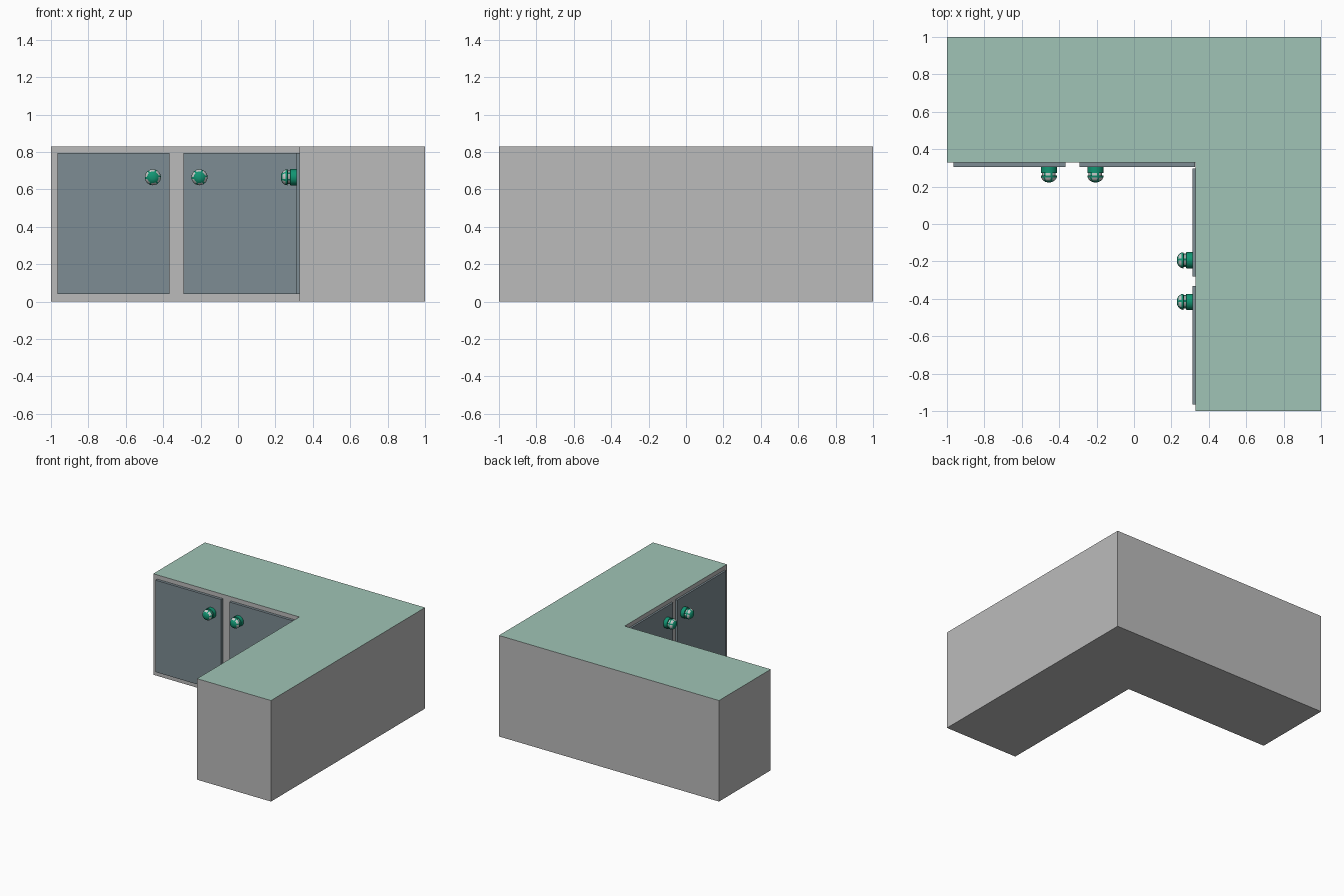
import bpy, bmesh, math
from mathutils import Matrix

if "Cube" in bpy.data.objects:
    bpy.data.objects.remove(bpy.data.objects["Cube"])


def material(name, rgb):
    m = bpy.data.materials.new(name)
    m.diffuse_color = (*rgb, 1)
    m.use_nodes = True
    m.node_tree.nodes["Principled BSDF"].inputs["Base Color"].default_value = m.diffuse_color
    return m


GREY = material("carcass grey", (0.50, 0.50, 0.50))
MINT = material("worktop mint", (0.352, 0.552, 0.468))
SLATE = material("door slate", (0.205, 0.262, 0.292))
GREEN = material("knob green", (0.006, 0.30, 0.17))
SILVER = material("knob silver", (0.60, 0.60, 0.60))


def finish(name, bm, mats):
    bmesh.ops.recalc_face_normals(bm, faces=bm.faces)
    me = bpy.data.meshes.new(name)
    bm.to_mesh(me)
    bm.free()
    for m in mats:
        me.materials.append(m)
    ob = bpy.data.objects.new(name, me)
    bpy.context.collection.objects.link(ob)
    return ob


# L-shaped cabinet body with a coloured worktop face
H, E = 0.83, 0.328
bm = bmesh.new()
outline = [(-1, 1), (-1, E), (E, E), (E, -1), (1, -1), (1, 1)]
base = bm.faces.new([bm.verts.new((x, y, 0)) for x, y in outline])
ext = bmesh.ops.extrude_face_region(bm, geom=[base], use_keep_orig=True)
bmesh.ops.translate(bm, vec=(0, 0, H),
                    verts=[v for v in ext["geom"] if isinstance(v, bmesh.types.BMVert)])
for f in bm.faces:
    f.material_index = int(min(v.co.z for v in f.verts) > H - 0.01)
finish("cabinet_body", bm, [GREY, MINT])


# Door panels
def door(name, x0, x1, y0, y1, z0=0.04, z1=0.795):
    bm = bmesh.new()
    bmesh.ops.create_cube(bm, size=1, matrix=Matrix.Translation(
        ((x0 + x1) / 2, (y0 + y1) / 2, (z0 + z1) / 2))
        @ Matrix.Diagonal((x1 - x0, y1 - y0, z1 - z0, 1)))
    finish(name, bm, [SLATE])


FY, FX = 0.306, 0.312        # outer faces of the two door rows
door("back_door_left", -0.965, -0.367, FY, E + 0.004)
door("back_door_right", -0.292, 0.326, FY, E + 0.004)
door("side_door_inner", FX, E + 0.004, -0.28, 0.297)
door("side_door_outer", FX, E + 0.004, -0.965, -0.332)

# Round knobs: (radius, distance from door), lathed around the local z axis
PROFILE = [(0.043, -0.002), (0.043, 0.032), (0.036, 0.034), (0.036, 0.046),
           (0.043, 0.048), (0.042, 0.057), (0.037, 0.066),
           (0.031, 0.073), (0.020, 0.080), (0.010, 0.083)]
SEG = 24


def knob(name, loc, rot):
    bm = bmesh.new()
    rings = [[bm.verts.new((r * math.cos(2 * math.pi * i / SEG),
                            r * math.sin(2 * math.pi * i / SEG), h))
              for i in range(SEG)] for r, h in PROFILE]
    for k in range(len(rings) - 1):
        for i in range(SEG):
            j = (i + 1) % SEG
            f = bm.faces.new((rings[k][i], rings[k][j], rings[k + 1][j], rings[k + 1][i]))
            # silver pads around the neck and shoulder
            f.material_index = int(k in (2, 5, 6) and i % 4 != 0)
    bm.faces.new(rings[0])
    bm.faces.new(rings[-1])
    bm.transform(Matrix.Translation(loc) @ rot)
    ob = finish(name, bm, [GREEN, SILVER])
    bpy.context.view_layer.objects.active = ob
    ob.select_set(True)
    bpy.ops.object.shade_smooth_by_angle(angle=math.radians(35))
    ob.select_set(False)


to_front = Matrix.Rotation(math.radians(90), 4, 'X')
to_left = Matrix.Rotation(math.radians(-90), 4, 'Y')
for side, x in (("left", -0.455), ("right", -0.206)):
    knob("back_knob_" + side, (x, FY, 0.665), to_front)
for side, y in (("inner", -0.194), ("outer", -0.416)):
    knob("side_knob_" + side, (FX, y, 0.665), to_left)
